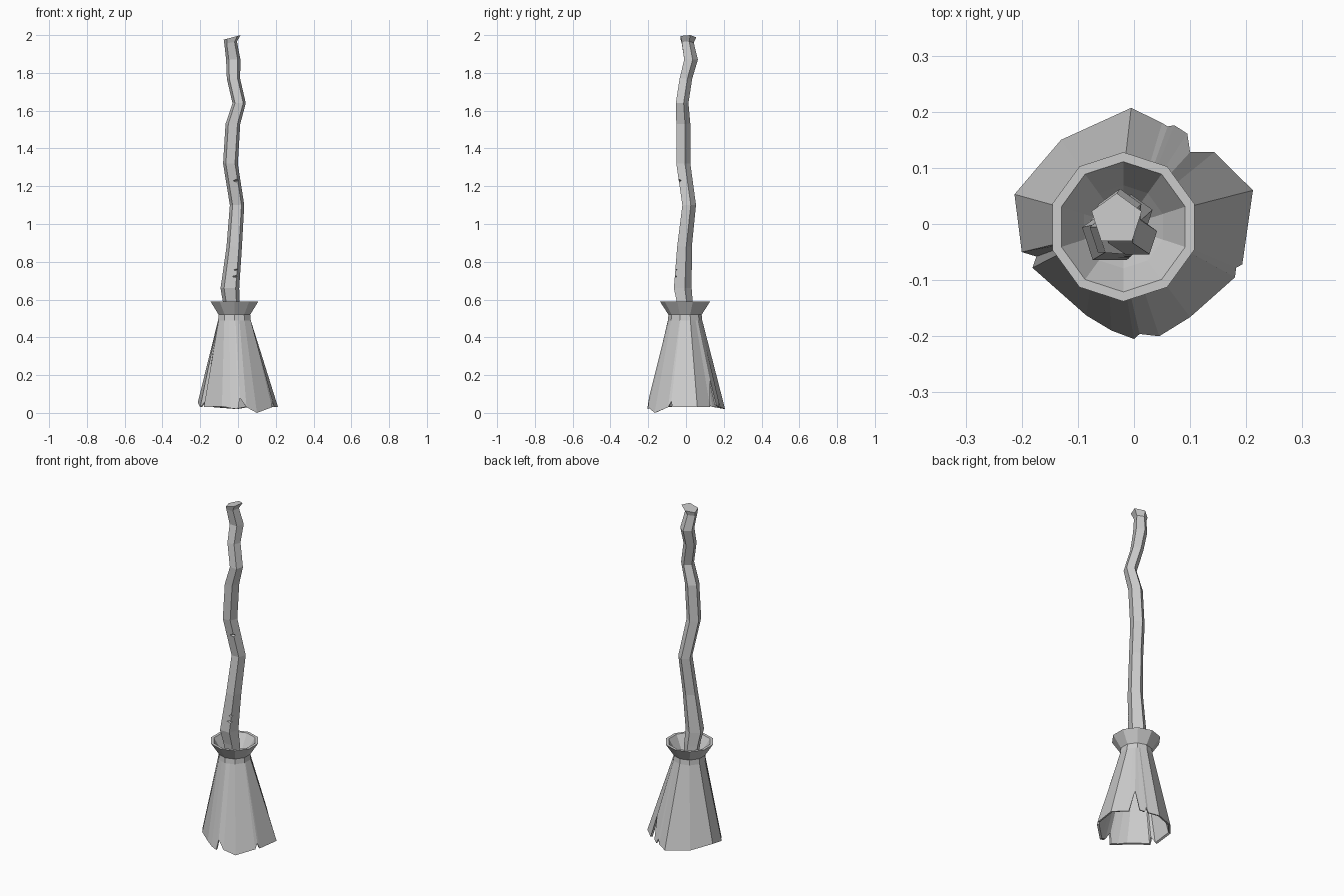
import bpy, bmesh
from math import cos, sin, radians, floor
from mathutils import Vector

if "Cube" in bpy.data.objects:
    bpy.data.objects.remove(bpy.data.objects["Cube"])


def loft(name, rings, cap_start=True, cap_end=True):
    """Skin a stack of equal-length point rings with flat quads."""
    bm = bmesh.new()
    rows = [[bm.verts.new(p) for p in ring] for ring in rings]
    n = len(rows[0])
    for a, b in zip(rows, rows[1:]):
        for i in range(n):
            j = (i + 1) % n
            bm.faces.new((a[i], a[j], b[j], b[i]))
    if cap_start:
        bm.faces.new(rows[0])
    if cap_end:
        bm.faces.new(rows[-1])
    bmesh.ops.recalc_face_normals(bm, faces=bm.faces)
    mesh = bpy.data.meshes.new(name)
    bm.to_mesh(mesh)
    bm.free()
    obj = bpy.data.objects.new(name, mesh)
    bpy.context.collection.objects.link(obj)
    return obj


def ring(n, x, y, z, r, tilt=0.0):
    pts = []
    for i in range(n):
        a = radians(90 - 360 / n * i)
        pts.append(Vector((x + r * cos(a), y + r * sin(a), z + tilt * r * cos(a))))
    return pts


def on_ring(pts, t):
    """Point at fractional corner index t along a polygon ring."""
    i = floor(t)
    return pts[i % len(pts)].lerp(pts[(i + 1) % len(pts)], t - i)


# Crooked five-sided handle: x, y, z, radius, tilt
path = [
    (-0.03, 0.00, 0.48, 0.042, 0),
    (-0.035, -0.01, 0.58, 0.046, 0),
    (-0.043, -0.022, 0.66, 0.052, 0),
    (-0.020, -0.012, 0.88, 0.043, 0),
    (-0.005, 0.013, 1.10, 0.040, 0),
    (-0.040, -0.018, 1.32, 0.041, 0),
    (-0.027, -0.018, 1.53, 0.041, 0),
    (0.006, -0.024, 1.64, 0.037, 0),
    (-0.024, -0.004, 1.77, 0.037, 0),
    (-0.025, 0.023, 1.87, 0.040, 0),
    (-0.039, 0.006, 1.96, 0.035, 0.2),
    (-0.031, 0.008, 1.988, 0.047, 0.27),
]
handle = loft("handle", [ring(5, *p) for p in path])

# Small splits in the handle: outer base, inner tip, half height
splits = [
    ((0.03, -0.09, 0.765), (-0.025, -0.045, 0.755), 0.018),
    ((0.03, -0.09, 0.722), (-0.035, -0.045, 0.722), 0.014),
    ((0.03, -0.07, 1.24), (-0.03, -0.022, 1.225), 0.022),
]
bm = bmesh.new()
for base, tip, h in splits:
    b = Vector(base)
    side = Vector((0.04, 0.04, 0))
    quad = [bm.verts.new(b + o) for o in (side, Vector((0, 0, h)), -side, Vector((0, 0, -h)))]
    apex = bm.verts.new(tip)
    bm.faces.new(quad)
    for i in range(4):
        bm.faces.new((quad[i], quad[(i + 1) % 4], apex))
bmesh.ops.recalc_face_normals(bm, faces=bm.faces)
mesh = bpy.data.meshes.new("split_cutter")
bm.to_mesh(mesh)
bm.free()
cutter = bpy.data.objects.new("split_cutter", mesh)
bpy.context.collection.objects.link(cutter)
cutter.hide_render = True
cutter.hide_viewport = True
cut = handle.modifiers.new("splits", 'BOOLEAN')
cut.operation = 'DIFFERENCE'
cut.solver = 'EXACT'
cut.object = cutter

# Ten-sided flared collar with a funnel inside
cx, cy = -0.019, -0.005
collar = [(0.091, 0.49), (0.088, 0.52), (0.133, 0.59), (0.116, 0.59),
          (0.074, 0.52), (0.045, 0.48)]
loft("collar", [ring(10, cx, cy, z, r) for r, z in collar], cap_start=False)

# Torn brush skirt hem: corner index, x, y, z
hem = [
    (0, -0.005, 0.207, 0.02), (0.7, 0.05, 0.180, 0.03),
    (0.8, 0.06, 0.174, 0.06), (0.88, 0.072, 0.176, 0.03),
    (1, 0.095, 0.161, 0.04), (1.15, 0.100, 0.128, 0.17),
    (1.4, 0.143, 0.128, 0.03), (2, 0.212, 0.060, 0.03),
    (2.85, 0.193, -0.072, 0.03), (2.93, 0.182, -0.078, 0.06),
    (3, 0.18, -0.095, 0.03), (4, 0.10, -0.166, 0.0),
    (4.5, 0.045, -0.200, 0.03), (4.9, 0.010, -0.196, 0.08),
    (5, 0.0, -0.205, 0.02), (5.5, -0.04, -0.190, 0.025),
    (6, -0.085, -0.163, 0.035), (6.9, -0.181, -0.078, 0.03),
    (7, -0.174, -0.058, 0.06), (7.1, -0.200, -0.050, 0.03),
    (8, -0.213, 0.053, 0.055), (9, -0.13, 0.150, 0.03),
]
neck = ring(10, cx, cy, 0.49, 0.091)
neck_in = ring(10, cx, cy, 0.475, 0.078)
outer_top = [on_ring(neck, h[0]) for h in hem]
outer_hem = [Vector(h[1:]) for h in hem]
inner_hem = [Vector((x * 0.94, y * 0.94, z + 0.003)) for _, x, y, z in hem]
inner_top = [on_ring(neck_in, h[0]) for h in hem]
loft("brush_skirt", [outer_top, outer_hem, inner_hem, inner_top], cap_start=False)
